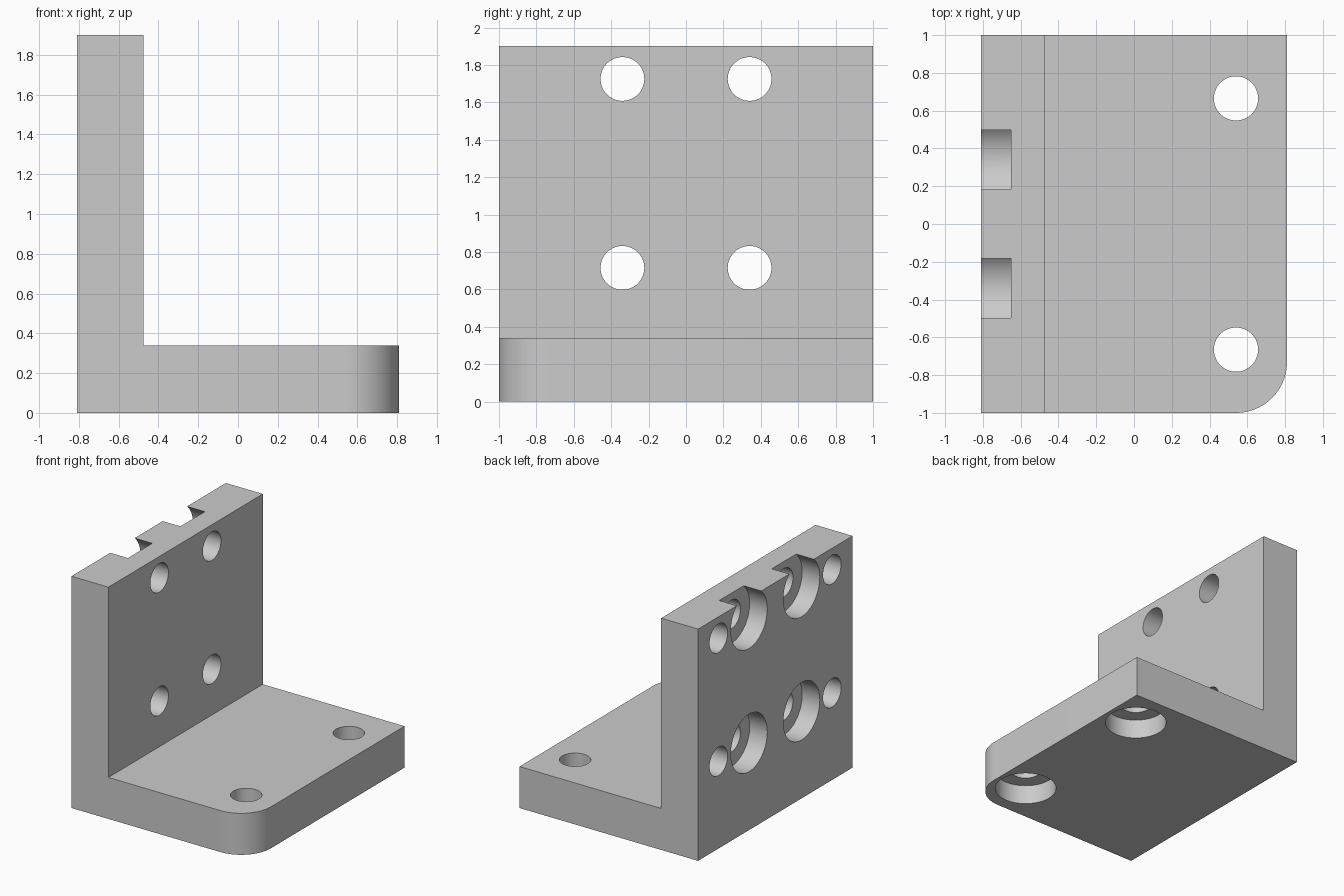
import bpy, bmesh, math
from mathutils import Matrix, Vector

if "Cube" in bpy.data.objects:
    bpy.data.objects.remove(bpy.data.objects["Cube"], do_unlink=True)

BACK, INNER, FRONT = -0.81, -0.475, 0.81   # plate faces along x
BASE, TOP, CORNER = 0.34, 1.9, 0.27
HOLE, BORE, DEPTH = 0.117, 0.236, 0.16

grey = bpy.data.materials.new("machined grey")
grey.use_nodes = True
grey.diffuse_color = (0.6, 0.6, 0.6, 1)
grey.node_tree.nodes["Principled BSDF"].inputs["Base Color"].default_value = (0.6, 0.6, 0.6, 1)


def add_object(name, bm):
    bmesh.ops.recalc_face_normals(bm, faces=bm.faces)
    mesh = bpy.data.meshes.new(name)
    bm.to_mesh(mesh)
    bm.free()
    mesh.materials.append(grey)
    obj = bpy.data.objects.new(name, mesh)
    bpy.context.collection.objects.link(obj)
    return obj


def drill(bm, start, axis, radius, length):
    """Cylinder entering from just outside start, reaching length along axis."""
    axis, slack = Vector(axis), 0.05
    centre = Vector(start) + axis * (length - slack) / 2
    turn = axis.to_track_quat('Z', 'Y').to_matrix().to_4x4()
    bmesh.ops.create_cone(bm, cap_ends=True, segments=64, radius1=radius, radius2=radius,
                          depth=length + slack, matrix=Matrix.Translation(centre) @ turn)


# L-shaped body extruded along y
bm = bmesh.new()
profile = [(BACK, 0), (FRONT, 0), (FRONT, BASE), (INNER, BASE), (INNER, TOP), (BACK, TOP)]
face = bm.faces.new([bm.verts.new((x, -1, z)) for x, z in profile])
extruded = bmesh.ops.extrude_face_region(bm, geom=[face])["geom"]
bmesh.ops.translate(bm, vec=(0, 2, 0), verts=[v for v in extruded if isinstance(v, bmesh.types.BMVert)])

# Rounded front corner of the base
corner = [e for e in bm.edges if all(v.co.x > 0.8 and v.co.y < -0.9 for v in e.verts)]
bmesh.ops.bevel(bm, geom=corner, offset=CORNER, segments=24, profile=0.5, affect='EDGES')
bracket = add_object("angle_bracket", bm)

# Through holes first, then counterbores and blind dowel holes
through, pockets = bmesh.new(), bmesh.new()
for side in (-1, 1):
    for z in (0.715, 1.725):
        drill(through, (BACK, side * 0.34, z), (1, 0, 0), HOLE, 0.4)
        drill(pockets, (BACK, side * 0.34, z), (1, 0, 0), BORE, DEPTH)
        drill(pockets, (BACK, side * 0.735, z), (1, 0, 0), HOLE, 0.24)
    drill(through, (0.54, side * 0.665, 0), (0, 0, 1), HOLE, 0.4)
    drill(pockets, (0.54, side * 0.665, 0), (0, 0, 1), BORE, DEPTH)

cutters = [add_object("through_hole_cutter", through), add_object("pocket_cutter", pockets)]
for cutter in cutters:
    cut = bracket.modifiers.new(cutter.name, 'BOOLEAN')
    cut.operation, cut.solver, cut.object = 'DIFFERENCE', 'EXACT', cutter

# Bake the cuts, then remove the cutters
bpy.context.view_layer.update()
result = bpy.data.meshes.new_from_object(bracket.evaluated_get(bpy.context.evaluated_depsgraph_get()))
bracket.modifiers.clear()
bracket.data = result
for cutter in cutters:
    bpy.data.objects.remove(cutter, do_unlink=True)

bpy.ops.object.select_all(action='DESELECT')
bracket.select_set(True)
bpy.context.view_layer.objects.active = bracket
bpy.ops.object.shade_smooth_by_angle(angle=math.radians(30))
